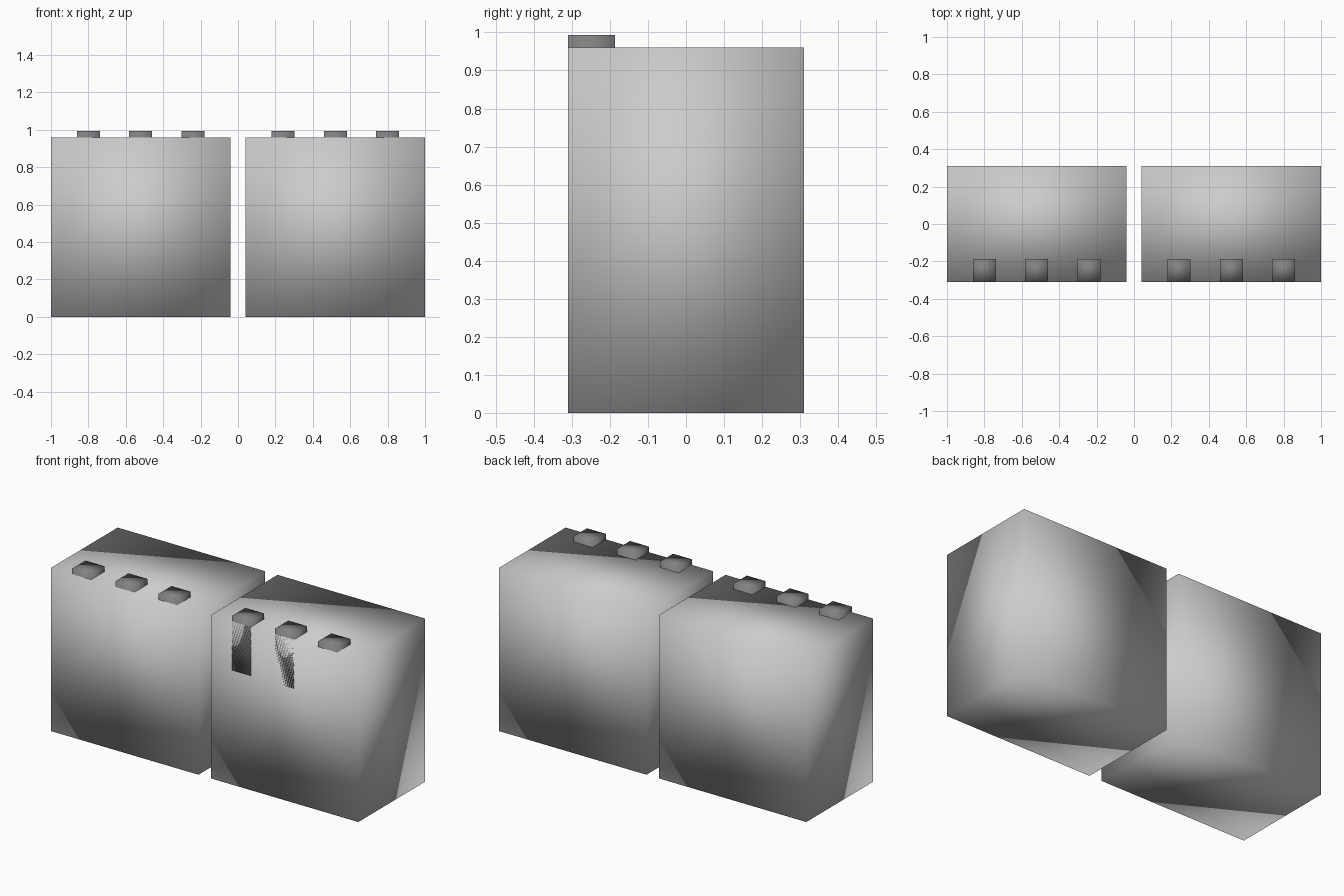
import bpy

if "Cube" in bpy.data.objects:
    bpy.data.objects.remove(bpy.data.objects["Cube"])

dark = bpy.data.materials.new("dark_grey")
dark.diffuse_color = (0.22, 0.22, 0.22, 1)
dark.use_nodes = True
dark.node_tree.nodes["Principled BSDF"].inputs["Base Color"].default_value = dark.diffuse_color


def box(name, center, size, material=None):
    """Smooth-shaded box given its centre and full dimensions."""
    bpy.ops.mesh.primitive_cube_add(size=1, location=center)
    ob = bpy.context.object
    ob.name = name
    ob.scale = size
    bpy.ops.object.transform_apply(location=False, rotation=False, scale=True)
    bpy.ops.object.shade_smooth()
    if material:
        ob.data.materials.append(material)
    return ob


# Two side-by-side bodies, each with three pegs sunk into the front top edge
for side, cx in (("left", -0.52), ("right", 0.52)):
    box(f"{side}_body", (cx, 0, 0.48), (0.96, 0.62, 0.96))
    for i in range(3):
        # Peg rows lean slightly towards the middle of the model
        x = (0.24 + 0.28 * i) * (1 if cx > 0 else -1)
        box(f"{side}_peg_{i + 1}", (x, -0.2485, 0.833), (0.123, 0.123, 0.32), dark)
